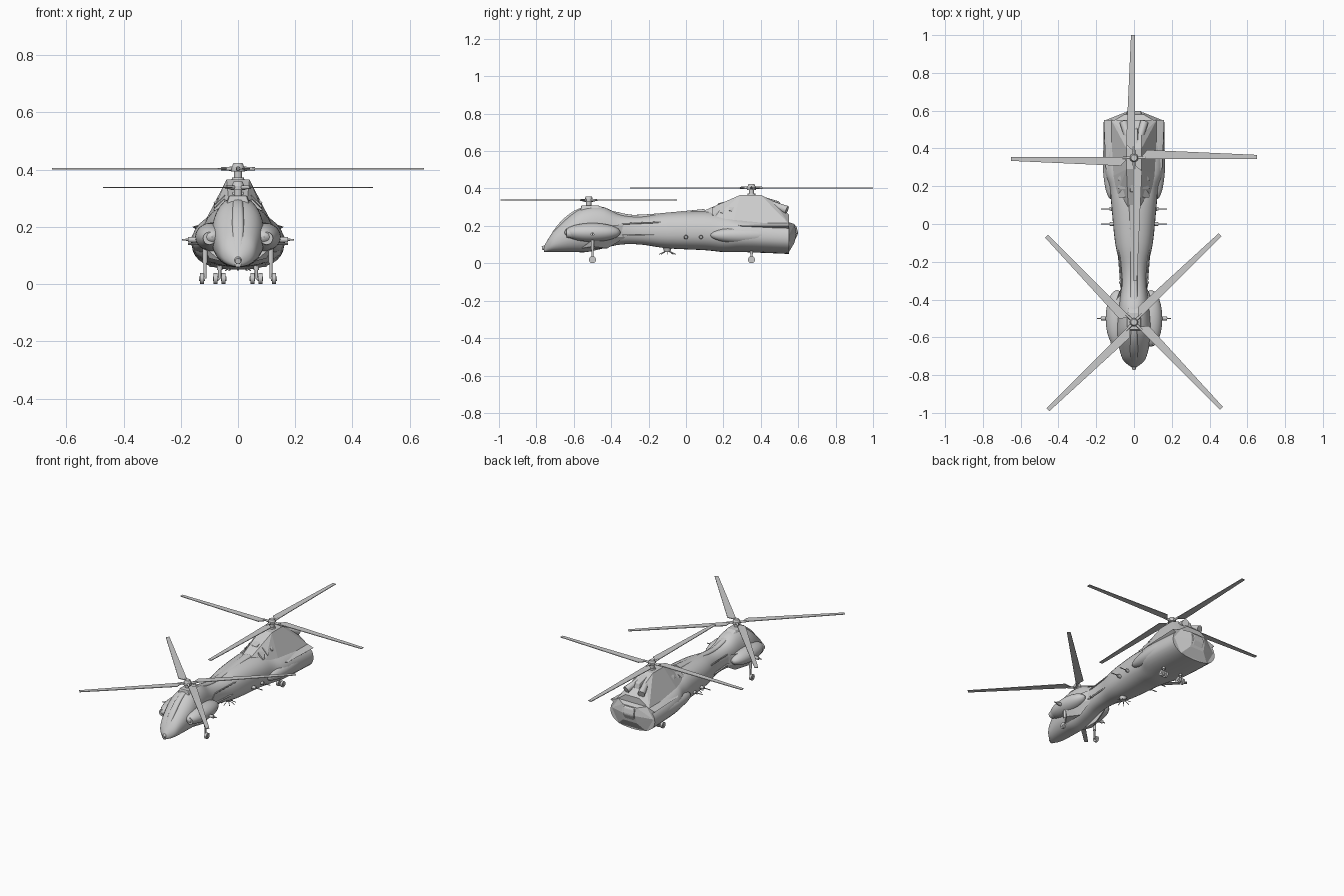
import bpy, bmesh, math
from mathutils import Vector, Matrix

if "Cube" in bpy.data.objects:
    bpy.data.objects.remove(bpy.data.objects["Cube"])

shade = (.6, .6, .6, 1)
grey = bpy.data.materials.new("light_grey")
grey.use_nodes = True
grey.diffuse_color = shade
grey.node_tree.nodes["Principled BSDF"].inputs["Base Color"].default_value = shade


def finish(name, bm, mirror=False, smooth=True, bevel=0):
    """Turn the working mesh into a named, shaded object."""
    bmesh.ops.recalc_face_normals(bm, faces=bm.faces)
    mesh = bpy.data.meshes.new(name)
    bm.to_mesh(mesh)
    bm.free()
    mesh.materials.append(grey)
    ob = bpy.data.objects.new(name, mesh)
    bpy.context.collection.objects.link(ob)
    if bevel:
        modifier = ob.modifiers.new("bevel", "BEVEL")
        modifier.width = bevel
        modifier.segments = 2
    if mirror:
        ob.modifiers.new("mirror", "MIRROR").use_mirror_merge = False
    if smooth:
        bpy.ops.object.select_all(action="DESELECT")
        ob.select_set(True)
        bpy.context.view_layer.objects.active = ob
        bpy.ops.object.shade_smooth_by_angle(angle=math.radians(35))


def blend(rows, steps=4):
    """Smooth curve through all stations."""
    padded = [Vector(row) for row in (rows[0], *rows, rows[-1])]
    result = []
    for a, b, c, d in zip(padded, padded[1:], padded[2:], padded[3:]):
        for step in range(steps):
            t = step / steps
            bend = 2 * a - 5 * b + 4 * c - d
            twist = 3 * b - a - 3 * c + d
            result.append(b + ((c - a) * t + bend * t ** 2 + twist * t ** 3) / 2)
    return result + [padded[-1]]


def loft(name, rows, power, sides=32):
    """Rounded sections; each row holds y, half width, bottom and top."""
    bm = bmesh.new()
    rings = []
    for y, half, bottom, top in blend(rows):
        widest = bottom + .47 * (top - bottom)
        ring = []
        for k in range(sides):
            angle = math.tau * k / sides
            c, s = math.cos(angle), math.sin(angle)
            x = math.copysign(abs(c) ** (2 / power), c) * half
            rise = abs(s) ** (2 / power)
            z = widest + rise * ((top if s > 0 else bottom) - widest)
            ring.append(bm.verts.new((x, y, z)))
        rings.append(ring)
    for ring, after in zip(rings, rings[1:]):
        for k in range(sides):
            bm.faces.new((ring[k - 1], ring[k], after[k], after[k - 1]))
    bm.faces.new(rings[0])
    bm.faces.new(rings[-1])
    finish(name, bm)


def hull(name, points, central=True, bevel=0):
    """Flat-sided block; central ones straddle the centre line, others come in pairs."""
    bm = bmesh.new()
    for x, y, z in points:
        bm.verts.new((x, y, z))
        if central:
            bm.verts.new((-x, y, z))
    bmesh.ops.convex_hull(bm, input=bm.verts)
    bmesh.ops.dissolve_limit(bm, angle_limit=.01, verts=bm.verts, edges=bm.edges)
    finish(name, bm, not central, False, bevel)


def pod(name, centre, radii):
    """Mirrored pair of smooth ellipsoids."""
    bm = bmesh.new()
    bmesh.ops.create_uvsphere(bm, u_segments=24, v_segments=16, radius=1,
                              matrix=Matrix.Translation(centre) @ Matrix.Diagonal((*radii, 1)))
    finish(name, bm, True)


def rod(name, start, end, radius, tip=None, mirror=True):
    start, end = Vector(start), Vector(end)
    axis = end - start
    turn = axis.to_track_quat("Z", "Y").to_matrix().to_4x4()
    bm = bmesh.new()
    bmesh.ops.create_cone(bm, cap_ends=True, segments=16, radius1=radius,
                          radius2=tip or radius, depth=axis.length,
                          matrix=Matrix.Translation((start + end) / 2) @ turn)
    finish(name, bm, mirror)


# Main body: nose, cockpit, narrow waist and wide rear cabin
tail = .55
loft("fuselage", [
    (-.76, .01, .06, .09), (-.73, .05, .06, .14), (-.69, .07, .06, .19),
    (-.6, .09, .06, .27), (-.53, .09, .06, .3), (-.44, .08, .08, .3),
    (-.35, .07, .1, .26), (-.24, .07, .1, .25), (-.1, .1, .08, .27),
    (.1, .12, .07, .28), (.2, .13, .06, .27), (.3, .16, .06, .25),
    (tail, .16, .05, .23)], power=2.3)

# Centre rib of the cockpit and raised spine over the waist
loft("cockpit_rib", [(-.76, .01, .06, .09), (-.69, .02, .15, .2), (-.6, .02, .2, .28),
                     (-.5, .02, .2, .31)], power=4)
loft("roof_spine", [(-.5, .03, .2, .31), (-.35, .02, .2, .27), (-.24, .02, .2, .26),
                    (.1, .03, .2, .29)], power=4)
rod("nose_sensor", (0, -.72, .09), (0, -.77, .08), .02, .01, mirror=False)

# Front rotor fairing
hull("front_pylon", [(.05, -.57, .25), (.05, -.46, .27), (.03, -.56, .31),
                     (.03, -.47, .31), (.02, -.36, .26)], bevel=.005)

# Rear pylon: sloping flat sides rising to the rear rotor
hull("rear_pylon", [(.03, .07, .27), (.1, .13, .22), (.12, .25, .21), (.12, tail, .21),
                    (.04, .29, .365), (.04, .4, .365), (.04, .47, .33), (.05, tail, .26)])
hull("rear_ledge", [(.1, .2, .22), (.15, .3, .2), (.1, .3, .16),
                    (.1, tail, .22), (.16, tail, .2), (.1, tail, .16)], central=False)
pod("side_blister", (.12, .33, .15), (.045, .2, .045))

# Tail frame and door
hull("tail_frame", [(.1, tail, .06), (.15, tail, .15), (.1, tail, .22),
                    (.05, .58, .11), (.05, .59, .16), (.05, .58, .21)])
hull("tail_door", [(.04, tail, .1), (.04, tail, .22), (.04, .58, .12),
                   (.04, .6, .16), (.04, .59, .2)], bevel=.008)

# Exhausts, rear fairing and roof intakes
rod("exhaust_pipe", (.02, .42, .33), (.055, .54, .285), .016, .022)
hull("rear_fairing", [(.02, .4, .36), (.03, .45, .29), (.02, .5, .33), (.02, .51, .29)],
     bevel=.006)
hull("roof_box", [(.02, .16, .27), (.02, .25, .27), (.02, .17, .32), (.02, .25, .34)],
     bevel=.004)
for step in range(3):
    y = .14 + .045 * step
    z = .26 + .012 * step
    hull("intake_scoop", [(.045, y, z + .04), (.085, y, z), (.06, y + .05, z + .03),
                          (.05, y, z - .02), (.08, y + .05, z - .02)], central=False)

# Front side pods with intakes and sloping rear fillets
pod_y = -.5
pod("front_pod", (.09, pod_y, .165), (.06, .15, .05))
rod("pod_intake", (.1, -.56, .16), (.1, -.64, .16), .035, .022)
hull("pod_fillet", [(.06, -.56, .08), (.1, pod_y, .09), (.13, -.48, .14), (.1, -.42, .2),
                    (.06, -.32, .21), (.06, -.32, .14), (.06, -.42, .08)], central=False)

# Side probes, guns and waist rails
rod("pod_probe", (.12, pod_y, .155), (.195, pod_y, .155), .006, .003)
rod("pod_probe_collar", (.13, pod_y, .155), (.175, pod_y, .155), .01)
rod("waist_probe", (.05, -.31, .15), (.08, -.31, .15), .005)
for y in (0, .08):
    rod("side_gun", (.1, y, .14), (.175, y, .14), .003)
    rod("side_gun_mount", (.1, y, .14), (.13, y, .14), .012, .009)
rod("lower_rail", (.067, -.34, .15), (.08, -.17, .15), .005)
rod("upper_rail", (.06, -.36, .21), (.08, -.13, .22), .004)

# Belly sensor with radiating aerials
belly = Vector((0, -.1, .07))
rod("belly_sensor", belly + Vector((0, 0, .02)), belly - Vector((0, 0, .01)), .026, .016, False)
for k in range(8):
    angle = math.tau * k / 8
    reach = Vector((math.cos(angle), math.sin(angle), -.5)) * .045
    rod("belly_aerial", belly, belly + reach, .002, mirror=False)


def rotor(name, centre, turn):
    """Mast, hub, cap, four grips and four tapered blades."""
    centre = Vector(centre)
    up = Vector((0, 0, .01))
    rod(name + "_mast", centre - 5 * up, centre, .014, mirror=False)
    rod(name + "_base", centre - 5 * up, centre - 3 * up, .026, .02, False)
    rod(name + "_hub", centre - up, centre + up / 2, .024, mirror=False)
    rod(name + "_cap", centre + up / 2, centre + 2 * up, .022, .016, False)
    for k in range(4):
        along = Matrix.Rotation(turn + k * math.pi / 2, 3, "Z") @ Vector((1, 0, 0))
        across = up.normalized().cross(along)
        rod(name + "_grip", centre, centre + along * .06, .008, .006, False)
        bm = bmesh.new()
        outline = [(.04, -.006), (.65, -.006), (.65, .016), (.07, .042), (.04, .008)]
        face = bm.faces.new([bm.verts.new(centre - up / 5 + along * r + across * s)
                             for r, s in outline])
        raised = bmesh.ops.extrude_face_region(bm, geom=[face])["geom"]
        bmesh.ops.translate(bm, vec=up * .4,
                            verts=[v for v in raised if isinstance(v, bmesh.types.BMVert)])
        finish(name + "_blade", bm, smooth=False)


rotor("front_rotor", (0, -.52, .338), math.pi / 4)
rotor("rear_rotor", (0, .35, .403), 0)


def gear(name, y, strut_x, leg_top, wheel_places):
    """Strut, sleeve, axle and wheels, mirrored to both sides."""
    hub = .019
    rod(name + "_strut", (strut_x, y, leg_top), (strut_x, y, hub), .0055)
    rod(name + "_sleeve", (strut_x, y, leg_top), (strut_x, y, (leg_top + hub) / 2), .009)
    rod(name + "_axle", (strut_x, y, hub), (wheel_places[-1], y, hub), .005)
    for x in wheel_places:
        rod(name + "_wheel", (x - .007, y, hub), (x + .007, y, hub), hub)
        rod(name + "_wheel_cap", (x - .01, y, hub), (x + .01, y, hub), .008)


# Landing gear: single front wheels, twin rear wheels
gear("front_gear", pod_y, .115, .13, [.126])
gear("rear_gear", .35, .064, .08, [.05, .078])
